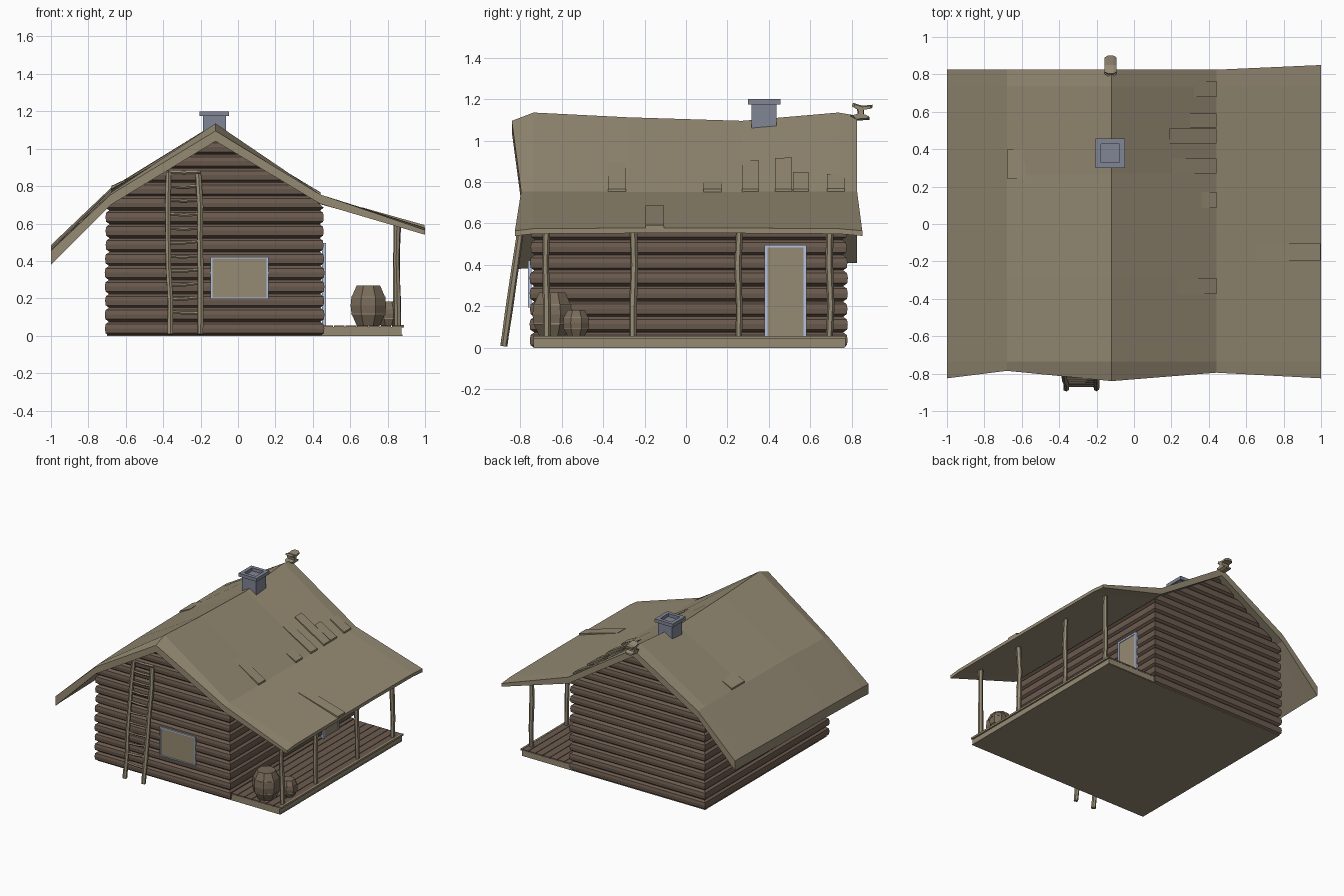
import bpy, bmesh, math, random
from mathutils import Vector

if "Cube" in bpy.data.objects:
    bpy.data.objects.remove(bpy.data.objects["Cube"])

random.seed(4)


def material(name, rgb):
    m = bpy.data.materials.new(name)
    m.diffuse_color = (*rgb, 1)
    m.use_nodes = True
    m.node_tree.nodes["Principled BSDF"].inputs["Base Color"].default_value = m.diffuse_color
    return m


TAN = material("weathered_wood", (0.30, 0.255, 0.172))
BROWN = material("log_brown", (0.150, 0.105, 0.078))
BARREL = material("barrel_brown", (0.19, 0.145, 0.10))
STONE = material("chimney_stone", (0.22, 0.24, 0.30))
TRIM = material("pale_blue_trim", (0.45, 0.54, 0.74))


def finish(bm, name, mat):
    bmesh.ops.recalc_face_normals(bm, faces=bm.faces)
    me = bpy.data.meshes.new(name)
    bm.to_mesh(me)
    bm.free()
    me.materials.append(mat)
    ob = bpy.data.objects.new(name, me)
    bpy.context.collection.objects.link(ob)
    return ob


def add_loft(bm, rings):
    """Skin a row of equal closed rings and cap both ends."""
    vs = [[bm.verts.new(p) for p in r] for r in rings]
    n = len(vs[0])
    for a, b in zip(vs, vs[1:]):
        for i in range(n):
            j = (i + 1) % n
            bm.faces.new((a[i], a[j], b[j], b[i]))
    bm.faces.new(vs[0][::-1])
    bm.faces.new(vs[-1])


def loft(name, mat, rings):
    bm = bmesh.new()
    add_loft(bm, rings)
    return finish(bm, name, mat)


def rect(x0, x1, y0, y1, z):
    return [(x0, y0, z), (x1, y0, z), (x1, y1, z), (x0, y1, z)]


def box(name, mat, x0, x1, y0, y1, z0, z1):
    return loft(name, mat, [rect(x0, x1, y0, y1, z0), rect(x0, x1, y0, y1, z1)])


def pole(name, mat, points, r, sides=6):
    """Faceted rod along a path; its end-to-end direction sets the ring plane."""
    pts = [Vector(p) for p in points]
    q = (pts[-1] - pts[0]).to_track_quat('Z', 'Y')
    rings = []
    for p in pts:
        k = r * random.uniform(0.88, 1.1)
        rings.append([p + q @ Vector((k * math.cos(t), k * math.sin(t), 0))
                      for t in [math.tau * (i + 0.5) / sides for i in range(sides)]])
    return loft(name, mat, rings)


# Log walls: scalloped courses, narrowing into the gable under the roof
COURSE = 0.0745
rings = []
for i in range(15):
    swell = random.uniform(-0.003, 0.003)
    for dz, inset in ((0.002, 0.02), (0.014, 0.003), (0.04, 0), (0.062, 0.004), (0.0735, 0.02)):
        z = min(i * COURSE + dz, 1.072)
        ins = inset + swell
        xl = max(-0.71 + ins, -0.71 + 0.59 * (z - 0.70) / 0.375)
        xr = min(0.46 - ins, 0.46 - 0.58 * (z - 0.69) / 0.385)
        rings.append(rect(xl, max(xr, xl + 0.002), -0.752 + ins, 0.778 - ins, z))
loft("log_walls", BROWN, rings)

# Floor slab and porch
box("floor_slab", TAN, -0.70, 0.88, -0.735, 0.765, 0, 0.006)
box("porch_base", TAN, 0.44, 0.875, -0.735, 0.77, 0.004, 0.047)
for i in range(7):
    x = 0.45 + i * 0.0622
    box("porch_plank_%d" % i, BROWN, x, x + 0.058, -0.735, 0.772, 0.045, 0.056)
box("porch_edge_board", TAN, 0.872, 0.887, -0.735, 0.772, 0.044, 0.058)

# Sagging roof: one column of heights per crease, one row per station along y
XS = (-1.0, -0.68, -0.12, 0.44, 1.0)
FRONT = (-0.825, -0.785, -0.84, -0.795, -0.825)
BACK = (0.825, 0.825, 0.825, 0.825, 0.85)
INNER = (-0.735, -0.28, 0.27, 0.735)
HEIGHT = ((0.455, 0.46, 0.47, 0.475, 0.485, 0.485),
          (0.755, 0.765, 0.78, 0.785, 0.79, 0.79),
          (1.095, 1.135, 1.112, 1.095, 1.135, 1.12),
          (0.755, 0.755, 0.753, 0.753, 0.755, 0.755),
          (0.565, 0.575, 0.578, 0.578, 0.575, 0.565))
THICK = (0.075, 0.055, 0.055, 0.05, 0.025)


def station(c):
    return (FRONT[c],) + INNER + (BACK[c],)


def roof_z(x, y):
    c = max(i for i in range(4) if XS[i] <= x)

    def at(col):
        ys = station(col)
        k = max(i for i in range(5) if ys[i] <= y or i == 0)
        t = (y - ys[k]) / (ys[k + 1] - ys[k])
        return HEIGHT[col][k] * (1 - t) + HEIGHT[col][k + 1] * t
    u = (x - XS[c]) / (XS[c + 1] - XS[c])
    return at(c) * (1 - u) + at(c + 1) * u


rings = []
for k in range(6):
    top = [Vector((XS[c], station(c)[k], HEIGHT[c][k])) for c in range(5)]
    low = [p - Vector((0, 0, THICK[c])) for c, p in enumerate(top)]
    rings.append(top + low[::-1])
loft("roof", TAN, rings)

# Loose roof boards: wedges that lift at the lower end (x upper, x lower, y0, y1)
BOARDS = ((0.23, 0.44, -0.375, -0.29), (0.20, 0.44, 0.27, 0.35), (0.19, 0.44, 0.43, 0.51),
          (0.36, 0.44, 0.085, 0.17), (0.32, 0.44, 0.68, 0.765), (0.30, 0.44, 0.515, 0.59),
          (0.66, 0.998, -0.195, -0.105), (-0.58, -0.675, 0.24, 0.40))
for i, (xu, xl, y0, y1) in enumerate(BOARDS):
    def edge(x, lift):
        return [(x, y0, roof_z(x, y0) - 0.006), (x, y1, roof_z(x, y1) - 0.006),
                (x, y1, roof_z(x, y1) + lift), (x, y0, roof_z(x, y0) + lift)]
    loft("roof_board_%d" % i, TAN, [edge(xu, 0.003), edge(xl, 0.013)])

# Porch posts, slightly crooked
for i, y in enumerate((-0.675, -0.255, 0.255, 0.692)):
    path = [(0.85 + random.uniform(-.005, .005), y + random.uniform(-.007, .007), z)
            for z in (0.052, 0.2, 0.4, 0.595)]
    pole("porch_post_%d" % i, TAN, path, 0.018)

# Window and door: panel with four trim strips
box("window_pane", TAN, -0.14, 0.155, -0.757, -0.748, 0.20, 0.42)
for i, (a, b, c, d) in enumerate(((-0.146, 0.162, 0.413, 0.422), (-0.146, 0.162, 0.196, 0.204),
                                  (-0.146, -0.137, 0.196, 0.422), (0.153, 0.162, 0.196, 0.422))):
    box("window_trim_%d" % i, TRIM, a, b, -0.762, -0.745, c, d)
box("door_panel", TAN, 0.452, 0.465, 0.385, 0.575, 0.055, 0.49)
for i, (a, b, c, d) in enumerate(((0.379, 0.393, 0.055, 0.497), (0.567, 0.581, 0.055, 0.497),
                                  (0.379, 0.581, 0.483, 0.497))):
    box("door_trim_%d" % i, TRIM, 0.45, 0.47, a, b, c, d)

# Ladder leaning on the front gable


def lean(z):
    return -0.88 + 0.145 * z


for side, x0, x1, top in (("left", -0.363, -0.375, 0.875), ("right", -0.203, -0.208, 0.865)):
    path = []
    for k in range(6):
        t = k / 5
        z = 0.008 + t * (top - 0.008)
        path.append((x0 + (x1 - x0) * t + random.uniform(-.005, .005), lean(z), z))
    pole("ladder_rail_" + side, TAN, path, 0.017)
for i in range(11):
    z = 0.125 + i * 0.075
    dz = random.uniform(-0.008, 0.008)
    pole("ladder_rung_%d" % i, TAN, [(-0.372, lean(z), z + dz), (-0.29, lean(z), z - 0.004),
                                     (-0.2, lean(z), z - dz)], 0.009, 5)


# Eight-sided barrels with hoops
def barrel(name, x, y, r, h):
    def ring(k, z, n=8):
        return [(x + k * r * math.cos(math.tau * (i + 0.5) / n),
                 y + k * r * math.sin(math.tau * (i + 0.5) / n), 0.056 + z * h) for i in range(n)]
    loft(name, BARREL, [ring(0.68, 0), ring(0.98, 0.3), ring(1.03, 0.5), ring(0.98, 0.7), ring(0.68, 1)])
    for i, z in enumerate((0.27, 0.70)):
        loft("%s_hoop_%d" % (name, i), TAN, [ring(1.0, z), ring(1.0, z + 0.03)])


barrel("large_barrel", 0.697, -0.645, 0.10, 0.212)
barrel("small_barrel", 0.805, -0.53, 0.066, 0.127)

# Chimney with an open cap
box("chimney_stack", STONE, -0.187, -0.063, 0.315, 0.437, 1.0, 1.176)
bm = bmesh.new()
cx, cy = -0.127, 0.378
loops = [(0.062, 1.174), (0.078, 1.174), (0.078, 1.2), (0.05, 1.2), (0.05, 1.172)]
add_loft(bm, [rect(cx - h, cx + h, cy - h, cy + h, z) for h, z in loops])
finish(bm, "chimney_cap", STONE)

# Carved animal head at the rear of the ridge
PROFILE = ((0.815, 1.095), (0.885, 1.10), (0.885, 1.113), (0.858, 1.125), (0.858, 1.15),
           (0.898, 1.157), (0.90, 1.173), (0.85, 1.168), (0.805, 1.182), (0.80, 1.165),
           (0.825, 1.15), (0.828, 1.128), (0.79, 1.118))
loft("ridge_carving", TAN, [[(-0.125 + s * w, 0.85 + (y - 0.85) * k, 1.14 + (z - 1.14) * k) for y, z in PROFILE]
                            for s, w, k in ((-1, .032, .8), (-1, .016, 1), (1, .016, 1), (1, .032, .8))])
